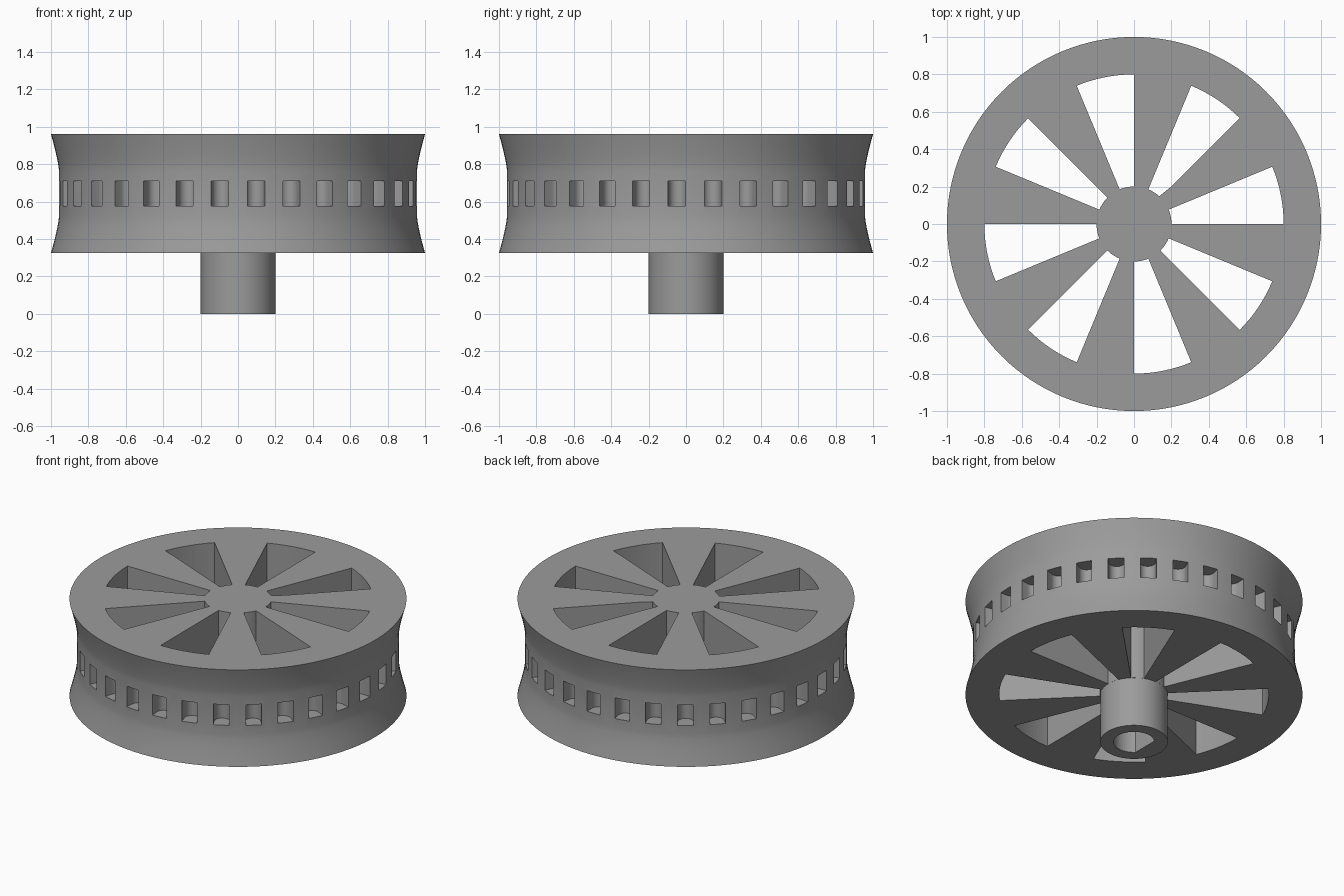
import bpy, bmesh, math
from mathutils import Matrix

if "Cube" in bpy.data.objects:
    bpy.data.objects.remove(bpy.data.objects["Cube"])

Z_LOW, Z_HIGH = 0.325, 0.96      # rim faces
R_BAND = 0.957                   # waist radius


def polar(r, a):
    return (r * math.cos(a), r * math.sin(a))


def prism(bm, pts, z0, z1, turn=0.0):
    """Extrude a flat outline between two heights, then turn it about z."""
    rot = Matrix.Rotation(turn, 3, 'Z')
    low = [bm.verts.new(rot @ Matrix.Identity(3) @ bm_vec(x, y, z0)) for x, y in pts]
    high = [bm.verts.new(rot @ bm_vec(x, y, z1)) for x, y in pts]
    bm.faces.new(low[::-1])
    bm.faces.new(high)
    n = len(pts)
    for i in range(n):
        j = (i + 1) % n
        bm.faces.new((low[i], low[j], high[j], high[i]))


def bm_vec(x, y, z):
    return Matrix.Translation((x, y, z)).to_translation()


def make_object(name, bm):
    bmesh.ops.recalc_face_normals(bm, faces=bm.faces)
    mesh = bpy.data.meshes.new(name)
    bm.to_mesh(mesh)
    bm.free()
    obj = bpy.data.objects.new(name, mesh)
    bpy.context.collection.objects.link(obj)
    return obj


# Wheel body: hub stub, waisted rim and flat top turned from one profile
flare = [(R_BAND + 0.043 * (i / 6) ** 1.3, i / 6) for i in range(7)]
profile = [(0, 0), (0.2, 0), (0.2, Z_LOW)]
profile += [(r, 0.52 + (Z_LOW - 0.52) * t) for r, t in reversed(flare)]
profile += [(r, 0.765 + (Z_HIGH - 0.765) * t) for r, t in flare]
profile += [(0, Z_HIGH)]

bm = bmesh.new()
verts = [bm.verts.new((r, 0, z)) for r, z in profile]
edges = [bm.edges.new(p) for p in zip(verts, verts[1:])]
bmesh.ops.spin(bm, geom=verts + edges, cent=(0, 0, 0), axis=(0, 0, 1),
               angle=math.tau, steps=128)
bmesh.ops.remove_doubles(bm, verts=bm.verts, dist=1e-4)
wheel = make_object("sprocket_wheel", bm)

# Cutters
bm = bmesh.new()

# Eight wedge windows between the spokes
span = math.radians(22.5)
wedge = [polar(0.2005, span * i / 8) for i in range(9)]
wedge += [polar(0.8, span * i / 8) for i in range(8, -1, -1)]
for k in range(8):
    prism(bm, wedge, Z_LOW - 0.1, Z_HIGH + 0.1, k * math.tau / 8)

# Ring of round-ended pockets around the waist
half, r_end = 0.047, 0.857
pocket = [(1.1, -half), (1.1, half)]
for i in range(13):
    a = math.pi / 2 + math.pi * i / 12
    pocket.append((r_end + half + half * math.cos(a), half * math.sin(a)))
for k in range(31):
    prism(bm, pocket, 0.576, 0.711, math.pi / 2 + k * math.tau / 31)

# Shaft bore with one flat side
flat = math.acos(-0.085 / 0.122)
bore = [polar(0.122, -flat + 2 * flat * i / 36) for i in range(37)]
prism(bm, bore, -0.1, 0.5)
cutter = make_object("cutter", bm)
cutter.hide_render = True

mod = wheel.modifiers.new("cuts", 'BOOLEAN')
mod.operation = 'DIFFERENCE'
mod.solver = 'EXACT'
mod.object = cutter
bpy.context.view_layer.objects.active = wheel
wheel.select_set(True)
bpy.ops.object.modifier_apply(modifier=mod.name)
bpy.data.objects.remove(cutter)

# Colour and shading
grey = bpy.data.materials.new("grey")
grey.diffuse_color = (0.33, 0.33, 0.33, 1)
grey.use_nodes = True
grey.node_tree.nodes["Principled BSDF"].inputs["Base Color"].default_value = grey.diffuse_color
wheel.data.materials.clear()
wheel.data.materials.append(grey)
bpy.ops.object.shade_smooth_by_angle(angle=math.radians(30))
